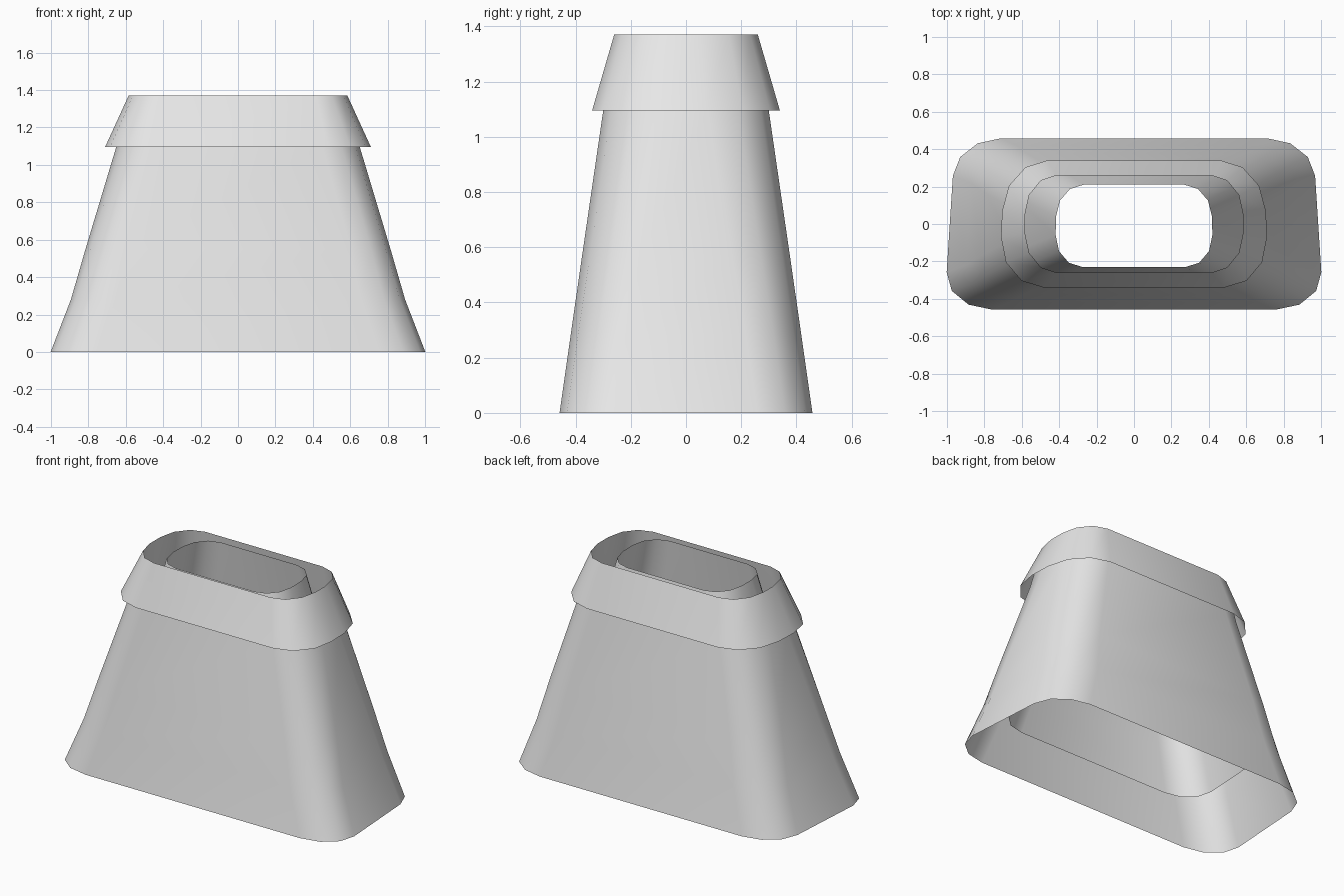
import bpy, math

cube = bpy.data.objects.get("Cube")
if cube:
    bpy.data.objects.remove(cube, do_unlink=True)

grey = bpy.data.materials.new("light_grey")
grey.use_nodes = True
grey.diffuse_color = (0.8, 0.8, 0.8, 1)
grey.node_tree.nodes["Principled BSDF"].inputs["Base Color"].default_value = (0.8, 0.8, 0.8, 1)


def rounded_ring(z, half_x, half_y, rad_x, rad_y, taper=0.0, shift_y=0.0):
    """Counter-clockwise rounded rectangle, slightly narrower at the back."""
    ring = []
    for corner, (sx, sy) in enumerate([(1, 1), (-1, 1), (-1, -1), (1, -1)]):
        for step in range(4):
            a = math.radians(90 * corner + 30 * step)
            x = sx * (half_x - rad_x) + rad_x * math.cos(a)
            y = sy * (half_y - rad_y) + rad_y * math.sin(a)
            ring.append((x * (1 - taper * y / half_y), y + shift_y, z))
    return ring


def shell(name, sections):
    """Open skin lofted through the given sections, bottom to top."""
    rings = [rounded_ring(*s) for s in sections]
    n = len(rings[0])
    verts = [v for ring in rings for v in ring]
    faces = [(r * n + i, r * n + (i + 1) % n, (r + 1) * n + (i + 1) % n, (r + 1) * n + i)
             for r in range(len(rings) - 1) for i in range(n)]
    mesh = bpy.data.meshes.new(name)
    mesh.from_pydata(verts, [], faces)
    mesh.materials.append(grey)
    obj = bpy.data.objects.new(name, mesh)
    bpy.context.collection.objects.link(obj)
    bpy.ops.object.select_all(action="DESELECT")
    obj.select_set(True)
    bpy.context.view_layer.objects.active = obj
    bpy.ops.object.shade_smooth_by_angle(angle=math.radians(40))
    return obj


# Flared outer body, reaching the collar's upper rim
shell("outer_body", [
    (0.0, 0.985, 0.458, 0.25, 0.20, 0.03),
    (0.28, 0.882, 0.418, 0.24, 0.20, 0.025),
    (0.55, 0.808, 0.379, 0.22, 0.21, 0.02),
    (1.10, 0.648, 0.299, 0.20, 0.22, 0.01),
    (1.37, 0.583, 0.260, 0.17, 0.21),
])

# Overhanging collar
shell("collar", [
    (1.095, 0.708, 0.340, 0.235, 0.27, 0.02),
    (1.37, 0.585, 0.260, 0.17, 0.21),
])

# Inner liner, open at both ends
shell("inner_liner", [
    (0.24, 0.725, 0.365, 0.20, 0.18, 0.03),
    (0.50, 0.645, 0.330, 0.19, 0.18, 0.025, -0.002),
    (1.36, 0.418, 0.220, 0.145, 0.17, 0.01, -0.01),
])
